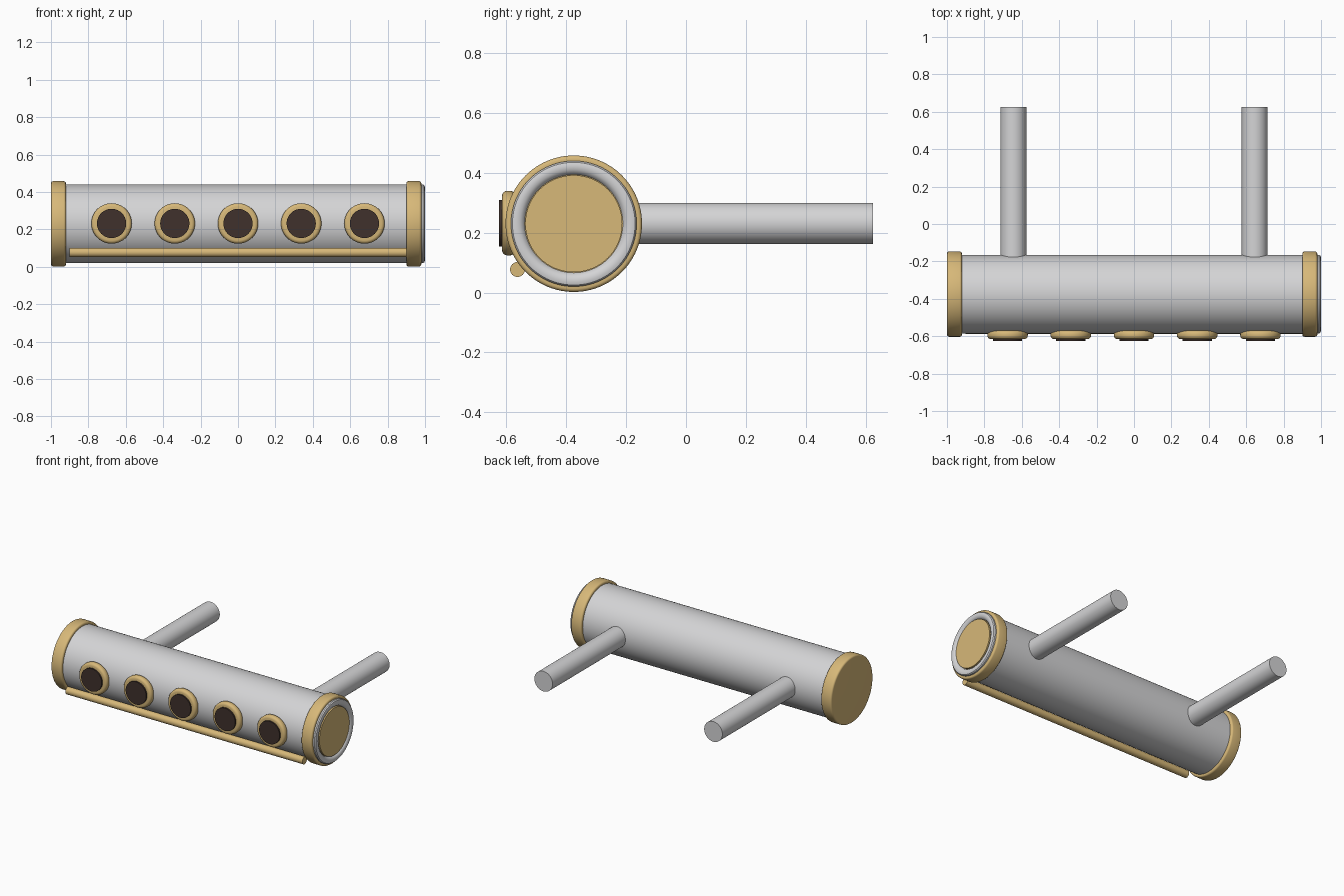
import bpy, math
from mathutils import Vector

if "Cube" in bpy.data.objects:
    bpy.data.objects.remove(bpy.data.objects["Cube"])

CY, CZ = -0.375, 0.23      # axis of the main tube


def material(name, rgb):
    m = bpy.data.materials.new(name)
    m.diffuse_color = (*rgb, 1)
    m.use_nodes = True
    m.node_tree.nodes["Principled BSDF"].inputs["Base Color"].default_value = m.diffuse_color
    return m


SILVER = material("silver", (0.66, 0.66, 0.67))
GOLD = material("gold", (0.68, 0.48, 0.19))
DARK = material("dark_brown", (0.05, 0.031, 0.025))


def lathe(name, profile, origin, axis, mat, segments=64):
    """Revolve (distance, radius) points about an axis; radius 0 ends become flat caps."""
    u = Vector((0, 0, 1))
    v = Vector(axis).cross(u)
    verts, faces, rings = [], [], []
    for d, r in profile:
        base = Vector(origin) + Vector(axis) * d
        rings.append(len(verts))
        for i in range(segments):
            a = 2 * math.pi * i / segments
            verts.append(base + (u * math.cos(a) - v * math.sin(a)) * -r)
    for a, b in zip(rings, rings[1:]):
        for i in range(segments):
            j = (i + 1) % segments
            faces.append((a + i, a + j, b + j, b + i))
    faces.append(tuple(reversed(range(segments))))
    faces.append(tuple(range(rings[-1], rings[-1] + segments)))
    mesh = bpy.data.meshes.new(name)
    mesh.from_pydata(verts, [], faces)
    mesh.materials.append(mat)
    obj = bpy.data.objects.new(name, mesh)
    bpy.context.collection.objects.link(obj)
    # consistent outward normals and smooth sides
    bpy.ops.object.select_all(action='DESELECT')
    obj.select_set(True)
    bpy.context.view_layer.objects.active = obj
    bpy.ops.object.mode_set(mode='EDIT')
    bpy.ops.mesh.select_all(action='SELECT')
    bpy.ops.mesh.normals_make_consistent(inside=False)
    bpy.ops.object.mode_set(mode='OBJECT')
    bpy.ops.object.shade_smooth_by_angle(angle=math.radians(35))
    return obj


def rounded(length, r, b, steps=4):
    """Cylinder profile with rounded rims."""
    arc = [math.pi / 2 * i / steps for i in range(steps + 1)]
    start = [(b - b * math.cos(t), r - b + b * math.sin(t)) for t in arc]
    return start + [(length - d, q) for d, q in reversed(start)]


X, Y, BACK = (1, 0, 0), (0, 1, 0), (0, -1, 0)

# Main tube with a shallow dished mouth at the right end
lathe("main_tube", [(0, 0.21), (1.94, 0.21), (1.947, 0.205), (1.95, 0.195),
                    (1.948, 0.18), (1.94, 0.168), (1.925, 0.162)],
      (-0.95, CY, CZ), X, SILVER, 96)
lathe("end_disc", [(0, 0.162), (0.045, 0.162)], (0.95, CY, CZ), X, GOLD)

# End cap and collar
lathe("left_cap", rounded(0.08, 0.228, 0.012), (-1.0, CY, CZ), X, GOLD, 96)
lathe("right_collar", rounded(0.08, 0.228, 0.012), (0.90, CY, CZ), X, GOLD, 96)

# Row of front ports
for i in range(5):
    x = -0.676 + 0.338 * i
    lathe(f"port_ring_{i + 1}", rounded(0.045, 0.108, 0.018), (x, -0.57, 0.232), BACK, GOLD)
    lathe(f"port_lens_{i + 1}", [(0, 0.078), (0.025, 0.078)], (x, -0.60, 0.232), BACK, DARK)

# Thin rod along the lower front
lathe("lower_rod", [(0, 0.025), (1.8, 0.025)], (-0.9, -0.563, 0.077), X, GOLD, 32)

# Rear mounting posts
for side, x in (("left", -0.645), ("right", 0.645)):
    lathe(f"{side}_post", [(0, 0.069), (0.825, 0.069)], (x, -0.20, 0.231), Y, SILVER)
